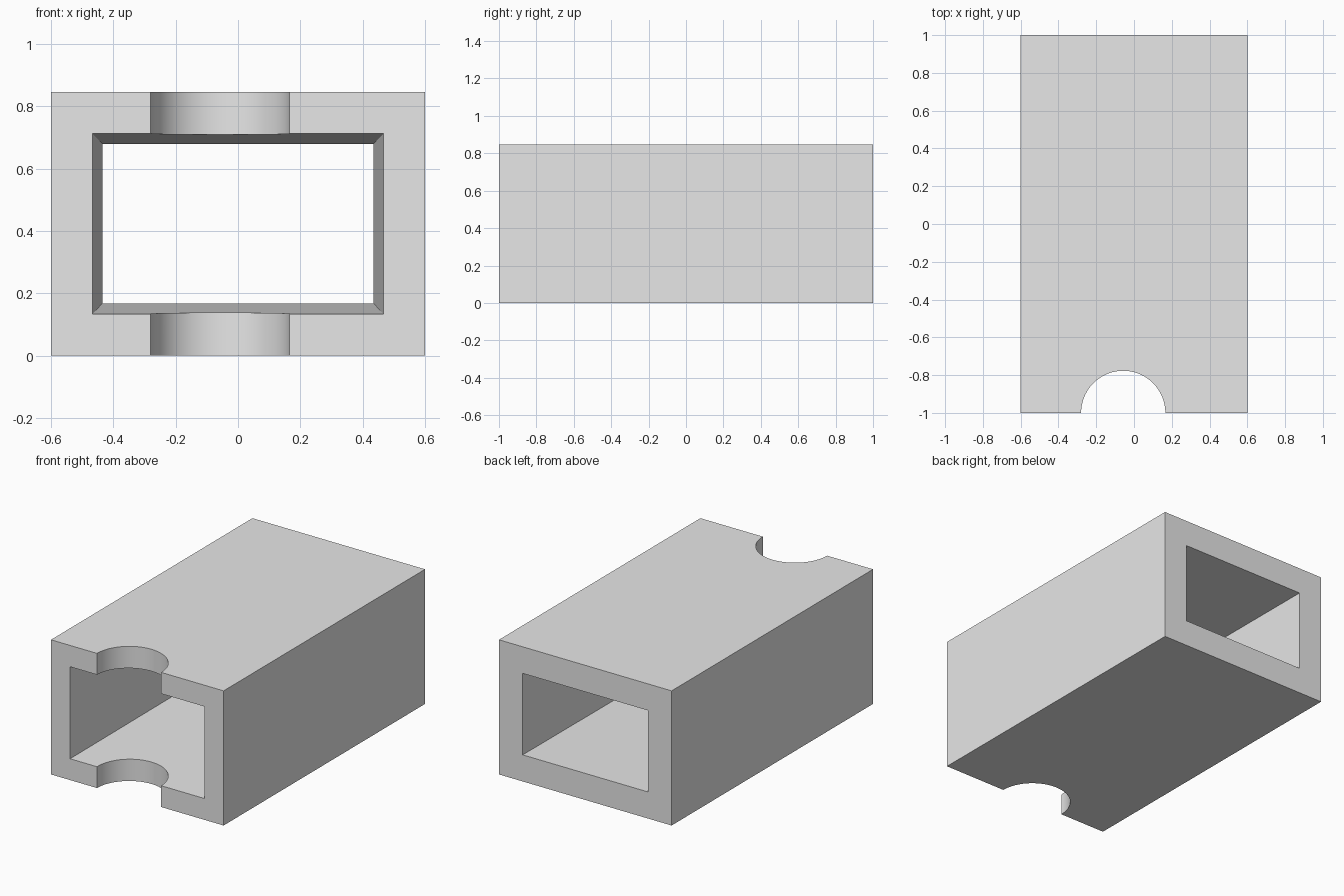
import bpy, bmesh, math
from mathutils import Vector

cube = bpy.data.objects.get("Cube")
if cube:
    bpy.data.objects.remove(cube, do_unlink=True)

HEIGHT = 0.846
MID = HEIGHT / 2


def make_object(name, bm):
    bmesh.ops.recalc_face_normals(bm, faces=bm.faces[:])
    mesh = bpy.data.meshes.new(name)
    bm.to_mesh(mesh)
    bm.free()
    obj = bpy.data.objects.new(name, mesh)
    bpy.context.collection.objects.link(obj)
    return obj


def block(name, half_size, y_end):
    """Box along y whose half width and half height follow half_size(y)."""
    bm = bmesh.new()
    bmesh.ops.create_cube(bm, size=2)
    for v in bm.verts:
        y = v.co.y * y_end
        w, h = half_size(y)
        v.co = Vector((v.co.x * w, y, MID + v.co.z * h))
    return make_object(name, bm)


# Outer block
sleeve = block("hollow_sleeve", lambda y: (0.6, MID), 1.0)

# Tapered bore, narrower toward the back
bore = block("bore_cutter", lambda y: (0.451 - 0.016 * y, 0.2725 - 0.0165 * y), 1.1)

# Off-centre half-round thumb notch through both walls at the front
bm = bmesh.new()
bmesh.ops.create_cone(bm, cap_ends=True, segments=96, radius1=0.223, radius2=0.223, depth=2)
bmesh.ops.translate(bm, verts=bm.verts[:], vec=(-0.057, -1, MID))
notch = make_object("notch_cutter", bm)

bpy.ops.object.select_all(action='DESELECT')
bpy.context.view_layer.objects.active = sleeve
sleeve.select_set(True)
for cutter in (bore, notch):
    cutter.hide_render = True
    mod = sleeve.modifiers.new(cutter.name, 'BOOLEAN')
    mod.operation = 'DIFFERENCE'
    mod.solver = 'EXACT'
    mod.object = cutter
    bpy.ops.object.modifier_apply(modifier=mod.name)
    bpy.data.objects.remove(cutter, do_unlink=True)

# Plain grey finish
grey = bpy.data.materials.new("light_grey")
grey.use_nodes = True
colour = (0.8, 0.8, 0.8, 1)
grey.diffuse_color = colour
grey.node_tree.nodes["Principled BSDF"].inputs["Base Color"].default_value = colour
sleeve.data.materials.clear()
sleeve.data.materials.append(grey)
for p in sleeve.data.polygons:
    p.material_index = 0

bpy.ops.object.shade_smooth_by_angle(angle=math.radians(30))
